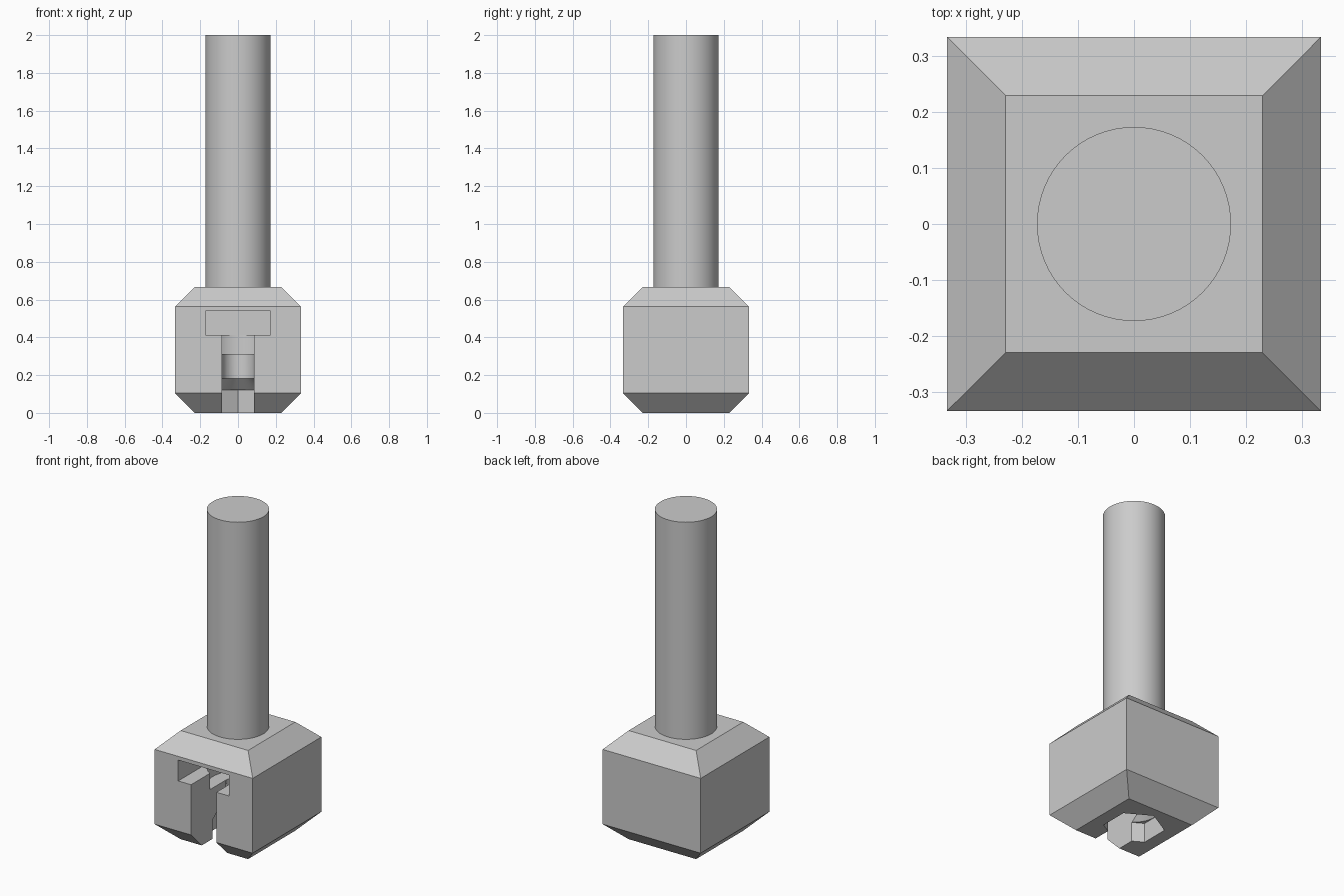
import bpy
import bmesh
import math

cube = bpy.data.objects.get("Cube")
if cube:
    bpy.data.objects.remove(cube, do_unlink=True)

HALF = 0.333        # half width of the block
TOP = 0.667         # top of the block
CHAMFER = 0.104
ROD_R = 0.173
SLOT_R = 0.086      # half width of the narrow slot
HEX_R = 0.172

grey = bpy.data.materials.new("grey metal")
grey.use_nodes = True
grey.diffuse_color = (0.6, 0.6, 0.6, 1)
grey.node_tree.nodes["Principled BSDF"].inputs["Base Color"].default_value = (0.6, 0.6, 0.6, 1)


def finish(name, bm):
    bmesh.ops.recalc_face_normals(bm, faces=bm.faces)
    mesh = bpy.data.meshes.new(name)
    bm.to_mesh(mesh)
    bm.free()
    mesh.materials.append(grey)
    ob = bpy.data.objects.new(name, mesh)
    bpy.context.collection.objects.link(ob)
    return ob


def activate(ob):
    bpy.ops.object.select_all(action='DESELECT')
    ob.select_set(True)
    bpy.context.view_layer.objects.active = ob


def arc(radius, start, end, steps):
    """Points on an arc, both ends included; angles in degrees."""
    angles = [math.radians(start + (end - start) * i / steps) for i in range(steps + 1)]
    return [(radius * math.cos(a), radius * math.sin(a)) for a in angles]


def prism(name, outline, z0, z1, taper=1.0):
    """Closed solid from a plan outline, optionally scaled at its top."""
    bm = bmesh.new()
    low = [bm.verts.new((x, y, z0)) for x, y in outline]
    high = [bm.verts.new((x * taper, y * taper, z1)) for x, y in outline]
    bm.faces.new(low)
    bm.faces.new(high)
    n = len(outline)
    for i in range(n):
        j = (i + 1) % n
        bm.faces.new((low[i], low[j], high[j], high[i]))
    return finish(name, bm)


# Block with chamfered top and bottom rims
bm = bmesh.new()
bmesh.ops.create_cube(bm, size=1)
for v in bm.verts:
    v.co.x *= 2 * HALF
    v.co.y *= 2 * HALF
    v.co.z = (v.co.z + 0.5) * TOP
rims = [e for e in bm.edges if abs(e.verts[0].co.z - e.verts[1].co.z) < 0.01]
bmesh.ops.bevel(bm, geom=rims, offset=CHAMFER, segments=1, affect='EDGES')
block = finish("block", bm)

# Cutters for the T slot, nut pocket and lead-in cone
circle = arc(1, 0, 360, 64)[:-1]
front = -HALF - 0.1
wide = [(-ROD_R, front), (ROD_R, front), (ROD_R, ROD_R + 0.001), (-ROD_R, ROD_R + 0.001)]
narrow = [(-SLOT_R, front), (SLOT_R, front)] + arc(SLOT_R, 0, 180, 32)
hexagon = arc(HEX_R, 30, 390, 6)[:-1]
cone_r = 0.147
cutters = [
    prism("wide_slot_cutter", wide, 0.412, 0.54),
    prism("round_seat_cutter", [(x * HEX_R, y * HEX_R) for x, y in circle], 0.312, 0.43),
    prism("narrow_slot_cutter", narrow, -0.1, 0.44),
    prism("hex_pocket_cutter", hexagon, -0.1, 0.12),
    prism("cone_cutter", [(x * cone_r, y * cone_r) for x, y in circle], 0.12, 0.185,
          (SLOT_R - 0.003) / cone_r),
]
activate(block)
for cutter in cutters:
    cutter.hide_render = True
    mod = block.modifiers.new("cut", 'BOOLEAN')
    mod.operation = 'DIFFERENCE'
    mod.solver = 'EXACT'
    mod.object = cutter
    bpy.ops.object.modifier_apply(modifier=mod.name)
for cutter in cutters:
    bpy.data.objects.remove(cutter, do_unlink=True)

# Round rod standing on the block
rod = prism("rod", [(x * ROD_R, y * ROD_R) for x, y in circle], TOP - 0.04, 2.0)

for ob in (block, rod):
    activate(ob)
    bpy.ops.object.shade_smooth_by_angle(angle=math.radians(30))
